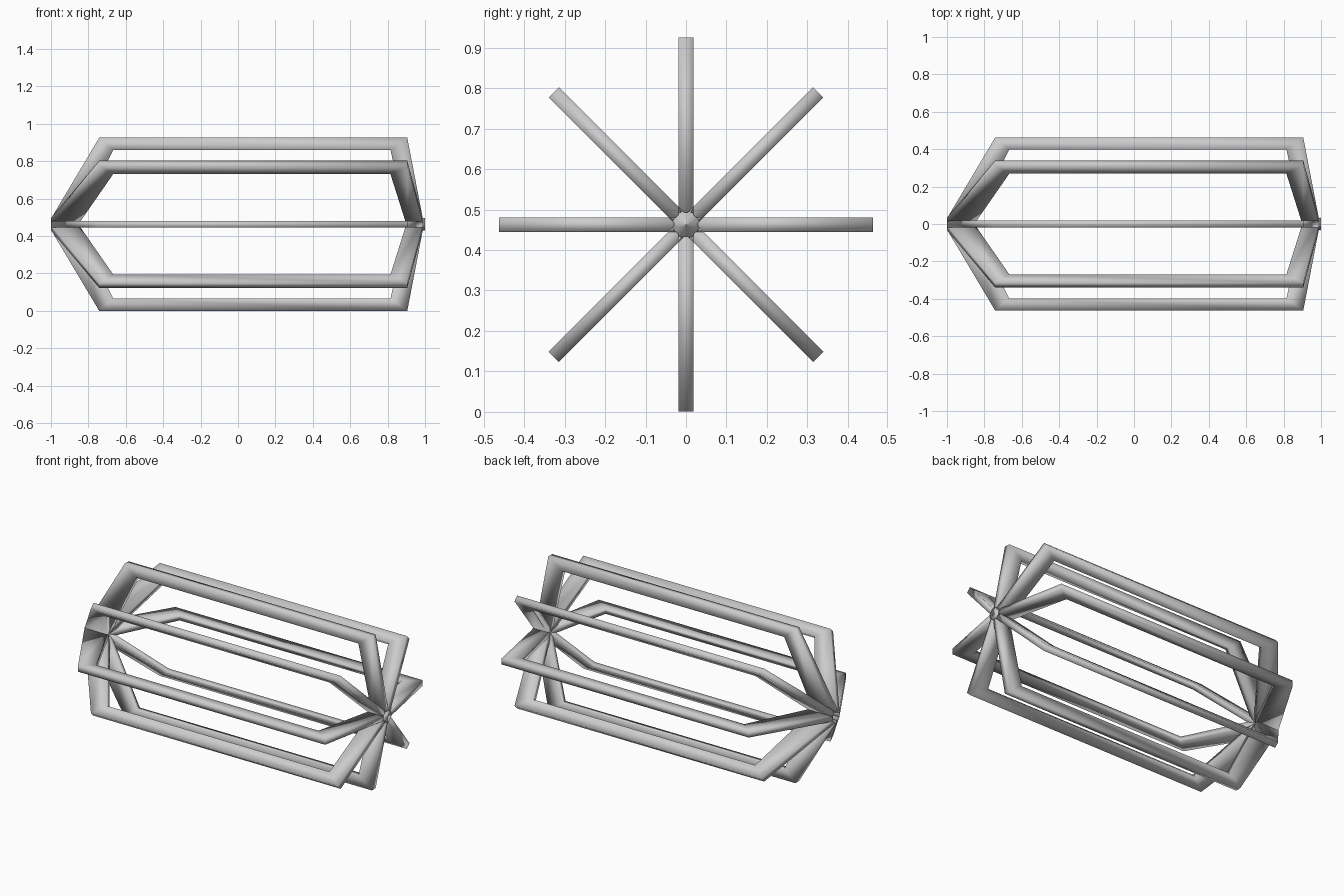
import bpy, bmesh, math

if "Cube" in bpy.data.objects:
    bpy.data.objects.remove(bpy.data.objects["Cube"])

R = 0.463          # cage radius and axis height
HALF = 0.018       # half thickness of a rib

# rib path in (x, radius): outer edge and matching inner edge
OUTER = [(-1.0, 0.03), (-0.742, R), (0.905, R), (1.0, -0.03)]
INNER = [(-0.865, -0.005), (-0.667, 0.398), (0.815, 0.398), (0.905, -0.005)]


def make_rib(index):
    a = index * math.pi / 4
    c, s = math.cos(a), math.sin(a)

    def place(x, r, t):
        return (x, r * c - t * s, R + r * s + t * c)

    bm = bmesh.new()
    # rectangular section at each bend of the path
    rings = []
    for (xo, ro), (xi, ri) in zip(OUTER, INNER):
        rings.append([bm.verts.new(place(*p)) for p in (
            (xo, ro, -HALF), (xo, ro, HALF), (xi, ri, HALF), (xi, ri, -HALF))])
    for p, q in zip(rings, rings[1:]):
        for k in range(4):
            n = (k + 1) % 4
            bm.faces.new((p[k], p[n], q[n], q[k]))
    # end caps
    bm.faces.new(rings[0])
    bm.faces.new(rings[-1])
    bmesh.ops.recalc_face_normals(bm, faces=bm.faces)
    for f in bm.faces:
        f.smooth = True
    me = bpy.data.meshes.new("rib")
    bm.to_mesh(me)
    bm.free()
    bpy.context.collection.objects.link(bpy.data.objects.new(f"cage_rib_{index + 1}", me))


# eight ribs around the long axis
for i in range(8):
    make_rib(i)
